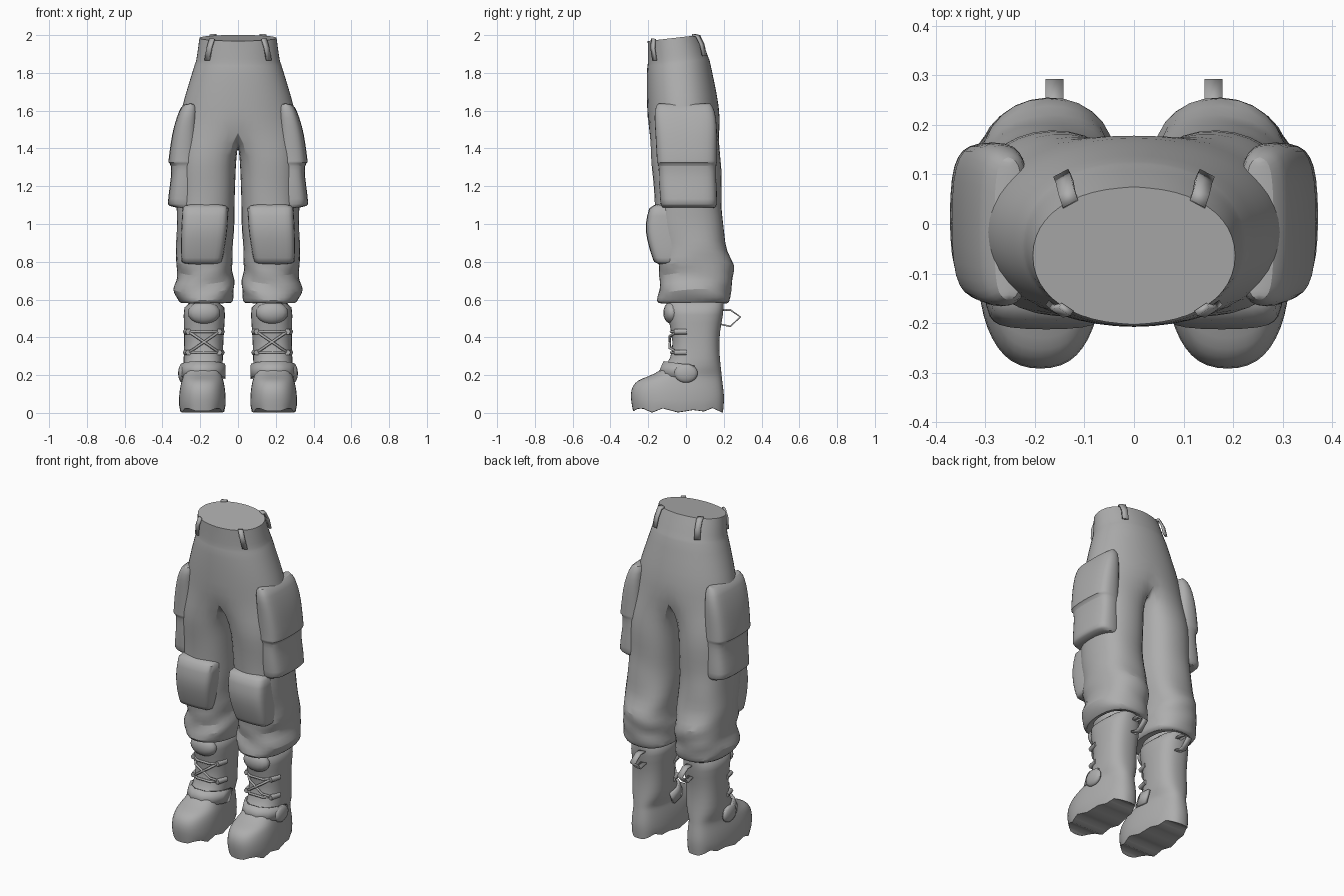
import bpy, bmesh, math
from mathutils import Vector

if "Cube" in bpy.data.objects:
    bpy.data.objects.remove(bpy.data.objects["Cube"])

GREY = bpy.data.materials.new("cloth grey")
GREY.diffuse_color = (0.42, 0.42, 0.42, 1)
GREY.use_nodes = True
GREY.node_tree.nodes["Principled BSDF"].inputs["Base Color"].default_value = GREY.diffuse_color


def add_mod(ob, mirror=True, subsurf=0, solid=0):
    if solid:
        m = ob.modifiers.new("Solidify", 'SOLIDIFY')
        m.thickness, m.offset = solid, 0
    if mirror:
        m = ob.modifiers.new("Mirror", 'MIRROR')
        m.use_clip = True
        m.merge_threshold = 0.0005
    if subsurf:
        m = ob.modifiers.new("Subsurf", 'SUBSURF')
        m.levels = m.render_levels = subsurf


def finish(name, bm, **mods):
    bmesh.ops.recalc_face_normals(bm, faces=bm.faces[:])
    me = bpy.data.meshes.new(name)
    bm.to_mesh(me)
    bm.free()
    ob = bpy.data.objects.new(name, me)
    bpy.context.collection.objects.link(ob)
    me.materials.append(GREY)
    bpy.context.view_layer.objects.active = ob
    ob.select_set(True)
    bpy.ops.object.shade_smooth_by_angle(angle=math.radians(50))
    ob.select_set(False)
    add_mod(ob, **mods)
    return ob


def spow(v, p):
    return math.copysign(abs(v) ** (2 / p), v)


def ring(z, x0, x1, y0, y1, n=16, p=2.4, start=-90, grow=1.02):
    """Rounded horizontal outline filling the given box."""
    pts = []
    for i in range(n):
        a = math.radians(start + 360 * i / n)
        pts.append(Vector(((x0 + x1) / 2 + grow * (x1 - x0) / 2 * spow(math.cos(a), p),
                           (y0 + y1) / 2 + grow * (y1 - y0) / 2 * spow(math.sin(a), p), z)))
    return pts


def bridge(bm, a, b, closed=True):
    n = len(a)
    for i in range(n if closed else n - 1):
        j = (i + 1) % n
        bm.faces.new((a[i], a[j], b[j], b[i]))


def crease(bm, verts, value=1.0):
    lay = bm.edges.layers.float.get("crease_edge") or bm.edges.layers.float.new("crease_edge")
    vs = set(verts)
    for e in bm.edges:
        if e.verts[0] in vs and e.verts[1] in vs:
            e[lay] = value


def loft(name, rings, sharp=(), **mods):
    bm = bmesh.new()
    rows = [[bm.verts.new(p) for p in r] for r in rings]
    for a, b in zip(rows, rows[1:]):
        bridge(bm, a, b)
    for r in (rows[0], rows[-1]):      # ends closed with strips running across
        n = len(r)
        for i in range(n // 2):
            q = [r[i], r[i + 1], r[(n - i - 1) % n], r[(n - i) % n]]
            bm.faces.new(list(dict.fromkeys(q)))
    for k in sharp:
        crease(bm, rows[k], 0.8)
    return finish(name, bm, **mods)


def strap(name, pts, side, thick=0.01):
    bm = bmesh.new()
    s = Vector(side) / 2
    a = [bm.verts.new(Vector(p) - s) for p in pts]
    b = [bm.verts.new(Vector(p) + s) for p in pts]
    bridge(bm, a, b, closed=False)
    return finish(name, bm, solid=thick)


# Trousers: one leg and half the hips, mirrored at the seam
bm = bmesh.new()
LEG = [(1.36, .006, .32, -.19, .183), (1.25, .012, .325, -.175, .19),
       (1.12, .016, .325, -.165, .185), (1.05, .02, .325, -.165, .19),
       (.95, .022, .325, -.165, .205), (.86, .025, .325, -.15, .22),
       (.79, .028, .33, -.15, .255), (.74, .03, .315, -.14, .255),
       (.69, .02, .33, -.135, .24), (.645, .018, .345, -.15, .235),
       (.60, .025, .325, -.15, .24), (.575, .03, .305, -.14, .22),
       (.59, .08, .28, -.08, .18)]
leg_rows = []
for row in LEG:
    pts = ring(*row, start=-135)
    z = row[0]
    c = Vector(((row[1] + row[2]) / 2, (row[3] + row[4]) / 2, z))
    amp = .013 if .59 < z < .87 else (.003 if z > .9 else 0)
    for i, p in enumerate(pts):        # slanting cloth folds
        a = math.radians(-135 + 22.5 * i)
        p += (p - c).normalized() * amp * math.sin(z * 52 + 3 * a)
        p.z += amp * math.sin(2 * a + 1)
        p.x = max(p.x, .006)
    leg_rows.append([bm.verts.new(p) for p in pts])
for a, b in zip(leg_rows, leg_rows[1:]):
    bridge(bm, a, b)

HIPS = [(1.50, .318, -.203, .185), (1.62, .298, -.208, .178), (1.75, .258, -.21, .152),
        (1.845, .228, -.207, .127), (1.86, .221, -.203, .12), (1.92, .213, -.203, .1),
        (1.985, .204, -.203, .075)]
hip_rows = []
for z, rx, y0, y1 in HIPS:
    row = []
    for i in range(13):
        a = math.radians(-90 + 15 * i)
        y = (y0 + y1) / 2 + (y1 - y0) / 2 * spow(math.sin(a), 2.15)
        x = 0 if i in (0, 12) else rx * 1.01 * spow(math.cos(a), 2.15)
        tilt = .115 * (y + .0625) if z > 1.84 else 0
        row.append(bm.verts.new((x, y, z + tilt)))
    hip_rows.append(row)
for a, b in zip(hip_rows, hip_rows[1:]):
    bridge(bm, a, b, closed=False)
bm.faces.new(hip_rows[-1])
crease(bm, hip_rows[-1])
crease(bm, hip_rows[3], .4)
# Crotch seam joins the leg to the hips
seam = [bm.verts.new((0, y, z)) for y, z in ((.1, 1.43), (0, 1.405), (-.11, 1.43))]
bridge(bm, hip_rows[0] + seam, leg_rows[0])
finish("trousers", bm, subsurf=1)

# Cargo pocket with overhanging flap on the outer thigh
POCKET = [(1.64, .292, -.15, .13), (1.60, .312, -.17, .155), (1.52, .34, -.165, .165),
          (1.43, .357, -.16, .165), (1.34, .368, -.155, .165), (1.325, .368, -.155, .165),
          (1.315, .354, -.145, .16), (1.25, .354, -.145, .16), (1.16, .368, -.14, .165),
          (1.105, .372, -.135, .165), (1.085, .355, -.125, .155)]
loft("cargo_pocket", [ring(z, .21, x, y0, y1, p=3.2, grow=1.01) for z, x, y0, y1 in POCKET],
     sharp=(4, 5, 9), subsurf=1)

# Padded knee panel
KNEE = [(1.11, .07, .28, -.15), (1.085, .05, .295, -.195), (1.0, .052, .3, -.218),
        (.92, .062, .303, -.208), (.84, .075, .303, -.185), (.80, .085, .298, -.17),
        (.785, .1, .285, -.14)]
loft("knee_pad", [ring(z, x0, x1, y0, .0, p=4.5, grow=1.01) for z, x0, x1, y0 in KNEE],
     sharp=(1, 5), subsurf=1)

# Belt loops
strap("front_belt_loop", [(.137, -.172, 1.98), (.152, -.176, 1.93), (.163, -.166, 1.865)],
      (.024, .016, 0), .012)
strap("back_belt_loop", [(.128, .04, 2.0), (.135, .062, 1.996), (.14, .085, 1.95), (.145, .098, 1.89)],
      (.03, -.016, 0), .012)

# Boot with wavy sole
BOOT = [(0, .062, .316, -.28, .195), (.07, .06, .318, -.292, .203), (.12, .063, .314, -.292, .198),
        (.16, .07, .305, -.272, .193), (.182, .076, .3, -.235, .19), (.205, .08, .295, -.165, .188),
        (.25, .08, .29, -.1, .183), (.33, .08, .285, -.066, .175), (.43, .075, .285, -.076, .177),
        (.52, .068, .288, -.1, .198), (.60, .068, .288, -.1, .2)]
boot_rings = []
for k, row in enumerate(BOOT):
    pts = ring(*row, n=24, p=2.5, grow=1.01)
    cx = (row[1] + row[2]) / 2
    for p in pts:
        if row[0] < .22:               # narrower heel
            p.x = cx + (p.x - cx) * (1 - .2 * min(max((p.y + .12) / .25, 0), 1))
        if k == 0:
            p.z = .013 * (1 + math.sin(p.y * 50 + 1))
    boot_rings.append(pts)
loft("boot", boot_rings, sharp=(0,), subsurf=1)


def ball(name, loc, scale, seg=16):
    bm = bmesh.new()
    bmesh.ops.create_uvsphere(bm, u_segments=seg, v_segments=10, radius=1)
    for v in bm.verts:
        v.co = Vector([v.co[i] * scale[i] + loc[i] for i in range(3)])
    return finish(name, bm)


# Padded tongue, ankle strap and buckle
ball("boot_tongue", (.18, -.075, .53), (.085, .045, .06))
strap("ankle_strap", [(.298, .03, .215), (.295, -.04, .225), (.268, -.095, .232), (.22, -.127, .236),
                      (.155, -.127, .236), (.107, -.095, .232), (.078, -.04, .225), (.074, .03, .215)],
      (0, .03, .07), .016)
ball("strap_buckle", (.295, 0, .21), (.022, .062, .05))

# Heel pull loop
strap("pull_loop", [(.16, .185, .545), (.16, .235, .545), (.16, .288, .508), (.16, .235, .458),
                    (.16, .18, .47)], (.036, 0, 0), .009)


def cord(name, paths, radius):
    cu = bpy.data.curves.new(name, 'CURVE')
    cu.dimensions = '3D'
    cu.bevel_depth, cu.bevel_resolution, cu.use_fill_caps = radius, 1, True
    for path in paths:
        s = cu.splines.new('POLY')
        s.points.add(len(path) - 1)
        for pt, co in zip(s.points, path):
            pt.co = (*co, 1)
    ob = bpy.data.objects.new(name, cu)
    bpy.context.collection.objects.link(ob)
    cu.materials.append(GREY)
    add_mod(ob)


# Laces: two bars and a cross, held by hooks
L, R, LO, HI = .1, .262, .32, .43
bars = [[(L, -.04, z), (.135, -.08, z), (.225, -.08, z), (R, -.04, z)] for z in (LO, HI)]
cross = [[(L, -.045, a), (.135, -.083, a + (b - a) * .22), (.225, -.088, a + (b - a) * .78), (R, -.045, b)]
         for a, b in ((LO, HI), (HI, LO))]
cord("laces", bars + cross, .007)
cord("lace_hooks", [[(x, -.06, z), (x + o, .005, z)] for x, o in ((L, -.015), (R, .015))
                    for z in (LO, HI)], .016)
